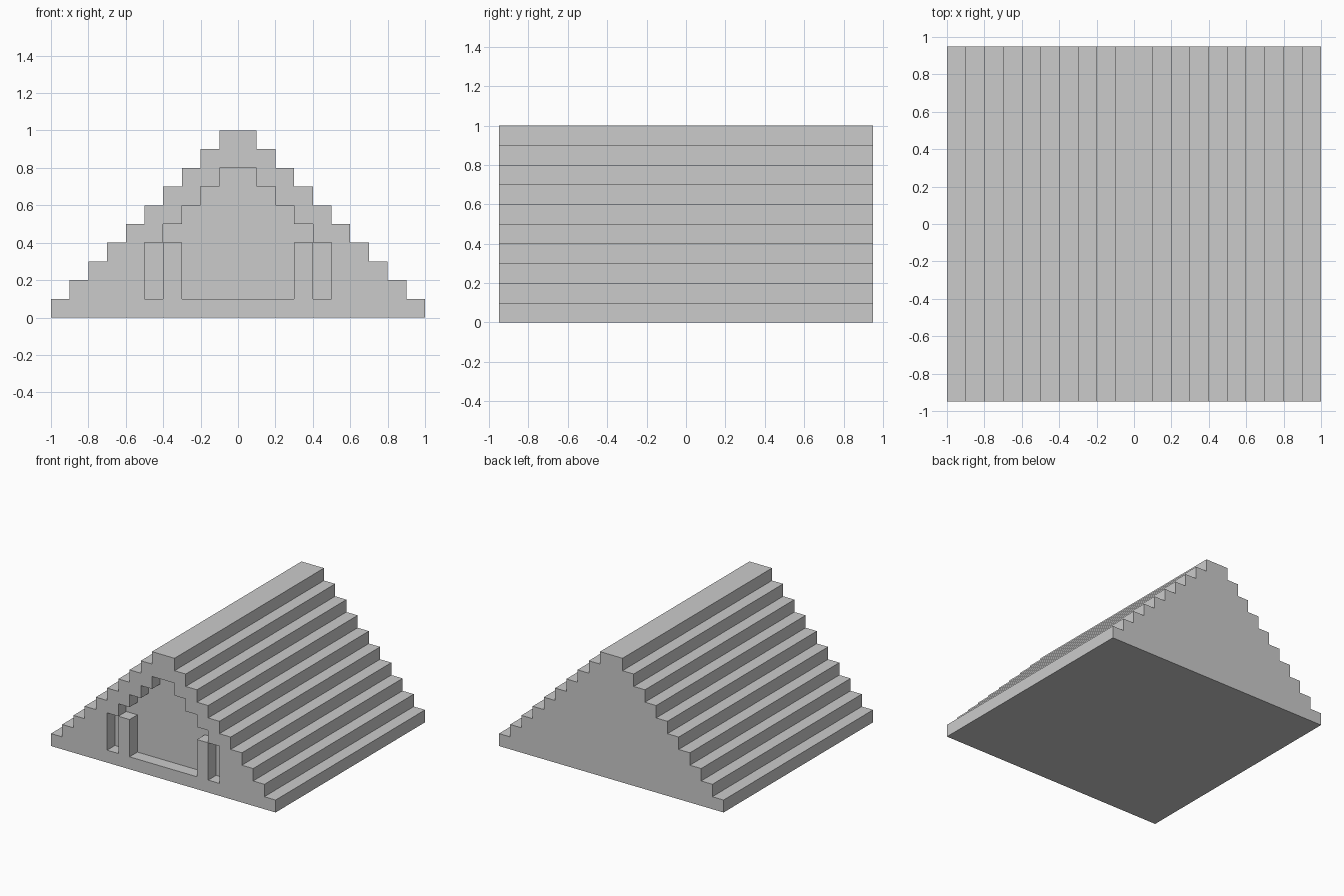
import bpy
import bmesh

if "Cube" in bpy.data.objects:
    bpy.data.objects.remove(bpy.data.objects["Cube"])

S = 0.1  # step size


def prism(name, profile, y0, y1):
    """Extrude an x-z outline from y0 to y1."""
    bm = bmesh.new()
    face = bm.faces.new([bm.verts.new((x, y0, z)) for x, z in profile])
    ext = bmesh.ops.extrude_face_region(bm, geom=[face])
    moved = [v for v in ext["geom"] if isinstance(v, bmesh.types.BMVert)]
    bmesh.ops.translate(bm, verts=moved, vec=(0, y1 - y0, 0))
    bmesh.ops.recalc_face_normals(bm, faces=bm.faces)
    mesh = bpy.data.meshes.new(name)
    bm.to_mesh(mesh)
    bm.free()
    obj = bpy.data.objects.new(name, mesh)
    bpy.context.collection.objects.link(obj)
    return obj


def mirrored(right):
    """Close a right-hand outline with its mirror image."""
    return right + [(-x, z) for x, z in reversed(right)]


def stairs(count, base):
    """Right-hand stair outline narrowing by one step per level up."""
    pts = []
    for i in range(count):
        x = (count - i) * S
        pts += [(x, base + i * S), (x, base + (i + 1) * S)]
    return pts


# Stepped gable body
body = prism("stepped_body", mirrored(stairs(10, 0)), -0.95, 0.95)

# Shallow front recesses: stepped central opening and a slot beside each post
opening = mirrored([(0.3, 0.1), (0.3, 0.4)] + stairs(4, 0.4))
cutters = [prism("opening_cutter", opening, -1.05, -0.85)]
for side, name in ((-1, "left_slot_cutter"), (1, "right_slot_cutter")):
    slot = [(side * x, z) for x, z in ((0.4, 0.1), (0.5, 0.1), (0.5, 0.4), (0.4, 0.4))]
    cutters.append(prism(name, slot, -1.05, -0.85))

for cutter in cutters:
    mod = body.modifiers.new(cutter.name, "BOOLEAN")
    mod.operation = "DIFFERENCE"
    mod.solver = "EXACT"
    mod.object = cutter
    cutter.hide_render = True
    cutter.hide_set(True)
